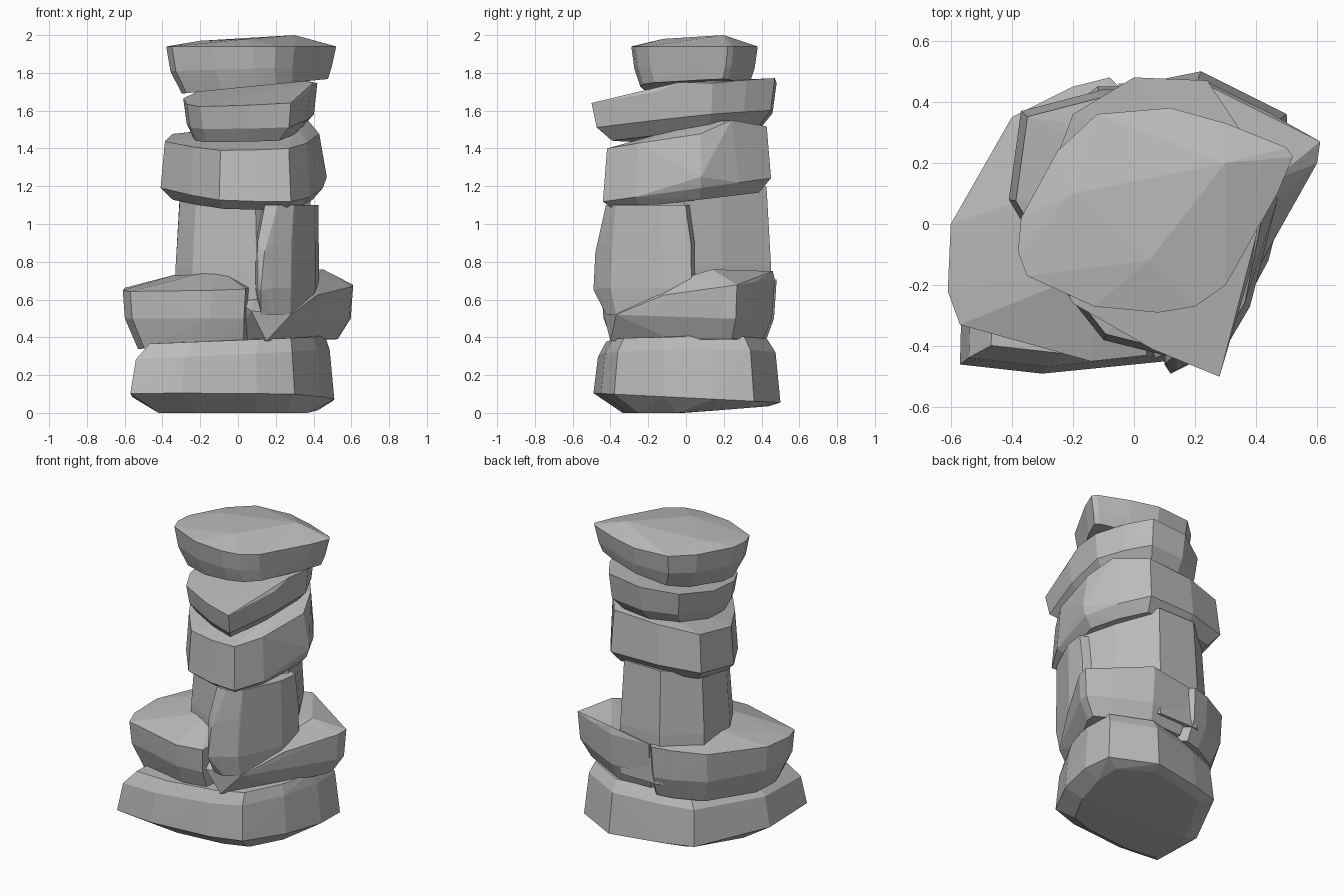
import bpy
import bmesh
from mathutils import Vector

default_cube = bpy.data.objects.get("Cube")
if default_cube:
    bpy.data.objects.remove(default_cube, do_unlink=True)

# One plain stone colour
stone = bpy.data.materials.new("stone_grey")
stone.use_nodes = True
stone_colour = (0.5, 0.5, 0.5, 1)
stone.diffuse_color = stone_colour
stone.node_tree.nodes["Principled BSDF"].inputs["Base Color"].default_value = stone_colour


def ring(height, scale=1, tilt_x=0, tilt_y=0, shift_x=0, shift_y=0):
    """One tilted slice of a rock."""
    return height, scale, tilt_x, tilt_y, shift_x, shift_y


def rock(name, outline, rings, extra=()):
    """Wrap a faceted hull around scaled, tilted copies of a plan outline."""
    bm = bmesh.new()
    centre = sum((Vector(p) for p in outline), Vector((0, 0))) / len(outline)
    for height, scale, tilt_x, tilt_y, shift_x, shift_y in rings:
        for point in outline:
            p = centre + (Vector(point) - centre) * scale + Vector((shift_x, shift_y))
            z = max(0, height + tilt_x * p.x + tilt_y * p.y)
            bm.verts.new((p.x, p.y, z))
    for corner in extra:
        bm.verts.new(corner)
    hull = bmesh.ops.convex_hull(bm, input=bm.verts)
    inside = [v for v in hull["geom_interior"] if isinstance(v, bmesh.types.BMVert)]
    bmesh.ops.delete(bm, geom=inside, context="VERTS")
    bmesh.ops.recalc_face_normals(bm, faces=bm.faces)
    mesh = bpy.data.meshes.new(name)
    bm.to_mesh(mesh)
    bm.free()
    mesh.materials.append(stone)
    obj = bpy.data.objects.new(name, mesh)
    bpy.context.collection.objects.link(obj)
    return obj


# Broad foundation stone with a bevelled underside
rock("base_stone",
     [(-.57, -.46), (-.3, -.49), (.1, -.45), (.3, -.38), (.44, -.12), (.51, .15),
      (.5, .36), (.22, .5), (-.13, .43), (-.32, .37), (-.56, -.08)],
     [ring(0, .78, tilt_y=.08, shift_x=.02, shift_y=.05), ring(.08, tilt_y=-.05),
      ring(.31, .95, tilt_x=.05), ring(.385, .86, tilt_x=.04, shift_x=.02)],
     [(.2, .49, .06), (.46, .1, .41)])

# Two wide ledge stones that wrap around the pillar
rock("ledge_stone_right_side",
     [(-.61, -.22), (-.57, -.33), (-.14, -.45), (.04, -.43), (.08, -.1),
      (0, .4), (-.08, .48), (-.2, .45), (-.4, .35), (-.6, 0)],
     [ring(.365, .86, tilt_x=.05, shift_x=.03), ring(.5, .97),
      ring(.68, tilt_x=.03, tilt_y=.06)],
     [(-.1, -.14, .76), (-.3, .1, .74)])
rock("ledge_stone_left_side",
     [(.08, -.34), (.27, -.3), (.42, -.12), (.6, .2), (.61, .27), (.45, .36),
      (.23, .47), (-.05, .46), (-.05, -.1)],
     [ring(.39, .84, shift_x=-.03), ring(.5, .96), ring(.64, tilt_y=.14)],
     [(.45, .14, .76), (.42, .04, .73), (.23, .46, .75),
      (.07, -.44, .54), (.28, -.37, .52), (.15, -.4, .38)])

# Upright pillar made of two stones
rock("rear_pillar_stone",
     [(-.33, .01), (-.24, -.15), (.1, -.32), (.41, -.02), (.32, .19),
      (.17, .45), (-.12, .45), (-.33, .28)],
     [ring(.45), ring(.78), ring(1.14, .93, tilt_y=.14)])
rock("front_pillar_stone",
     [(.1, -.46), (.18, -.46), (.28, -.4), (.41, -.12), (.43, .03), (.3, .08),
      (.08, -.1)],
     [ring(.52, .85), ring(.66), ring(.9, .98), ring(1.1, .86, shift_x=.02)],
     [(.12, -.49, .65), (.14, -.48, .85)])

# Chunky block above the pillar
rock("middle_stone",
     [(-.41, .08), (-.25, -.19), (-.1, -.38), (.1, -.43), (.28, -.44), (.38, -.27),
      (.45, .08), (.36, .28), (.24, .45), (-.1, .44), (-.37, .37)],
     [ring(1.12, .86, tilt_y=.12), ring(1.18, tilt_y=.14),
      ring(1.445, .95, tilt_x=.05, tilt_y=.14)],
     [(.47, .08, 1.25), (.37, .24, 1.55), (.3, .05, 1.53)])

# Slanted slab with a pointed front corner
rock("slanted_slab",
     [(.28, -.5), (.38, -.16), (.42, .14), (.34, .32), (.24, .47), (0, .48),
      (-.2, .36), (-.29, .12), (-.27, -.12), (-.2, -.26), (.06, -.41)],
     [ring(1.465, .8, tilt_x=.07, tilt_y=.1, shift_x=-.02),
      ring(1.54, .95, tilt_x=.07, tilt_y=.1), ring(1.68, tilt_x=.11, tilt_y=.14)],
     [(.4, -.04, 1.75)])

# Flat capstone, widest near its top edge
rock("capstone",
     [(-.38, -.09), (-.35, -.17), (-.13, -.27), (.08, -.29), (.2, -.27), (.3, -.2),
      (.47, .1), (.52, .22), (.5, .25), (.3, .33), (.12, .38), (-.12, .36),
      (-.25, .24), (-.37, .02)],
     [ring(1.72, .86, tilt_x=.1, shift_x=.02), ring(1.82, .95, tilt_x=.03),
      ring(1.94)],
     [(.3, .2, 2), (.05, -.12, 1.98), (-.2, .1, 1.97)])
